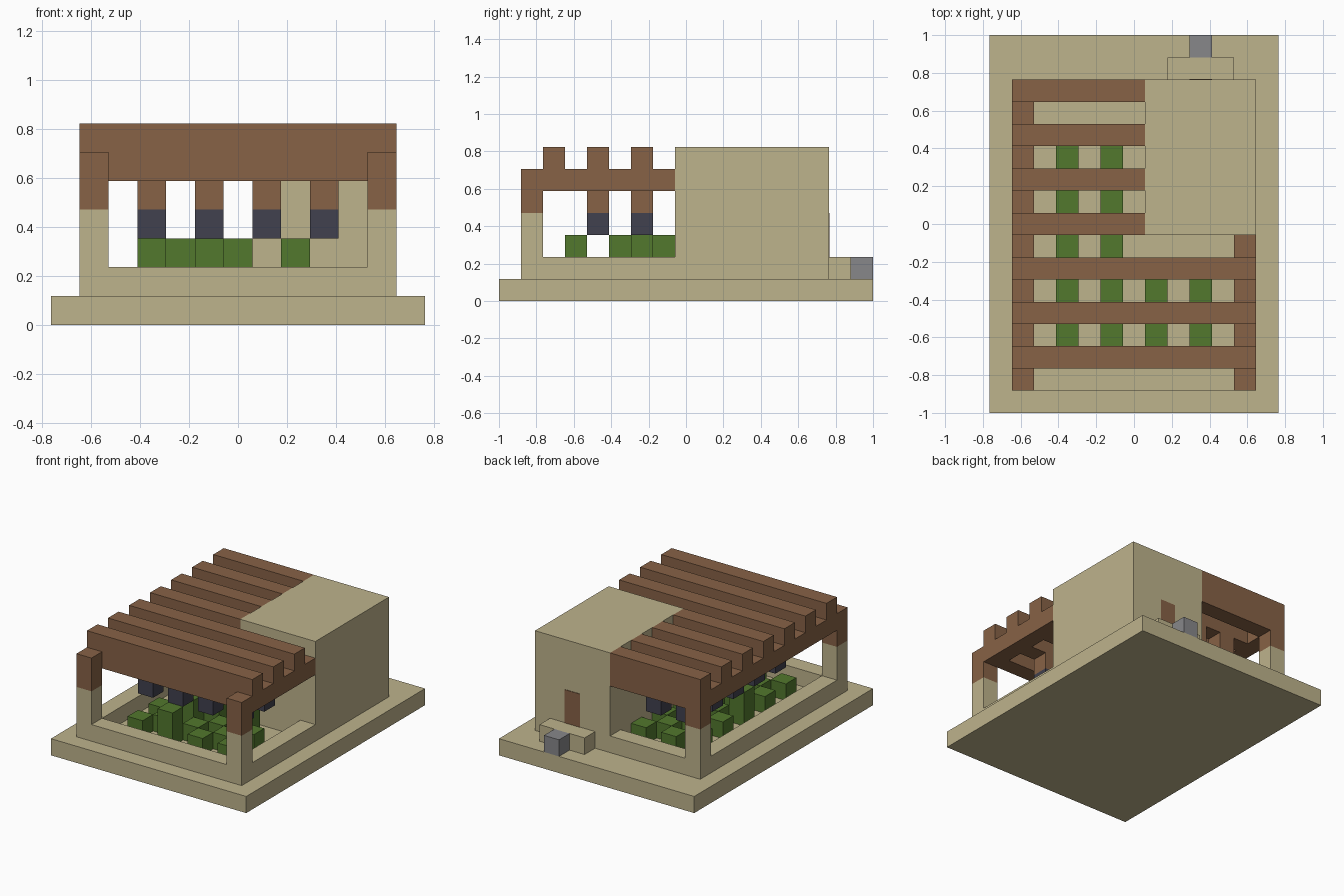
import bpy, bmesh
from mathutils import Vector

old = bpy.data.objects.get("Cube")
if old:
    bpy.data.objects.remove(old, do_unlink=True)

U = 2 / 17                      # one block
NX, NY = 13, 17                 # plot size in blocks


def material(name, rgb):
    lin = [((c / 255 + 0.055) / 1.055) ** 2.4 for c in rgb] + [1]
    m = bpy.data.materials.new(name)
    m.use_nodes = True
    m.diffuse_color = lin
    m.node_tree.nodes["Principled BSDF"].inputs["Base Color"].default_value = lin
    return m


sand = material("sandstone", (190, 179, 140))
wood = material("brown wood", (135, 98, 70))
leaf = material("leaf green", (82, 120, 45))
dark = material("dark lantern", (65, 65, 78))
grey = material("grey stone", (135, 135, 138))


def blocks(name, mat, boxes):
    """One object from boxes given as (corner, size) in block units."""
    bm = bmesh.new()
    for corner, size in boxes:
        c, s = Vector(corner), Vector(size)
        cube = bmesh.ops.create_cube(bm, size=1)
        for v in cube["verts"]:
            p = c + Vector([(v.co[a] + 0.5) * s[a] for a in range(3)])
            v.co = (p - Vector((NX / 2, NY / 2, 0))) * U
    mesh = bpy.data.meshes.new(name)
    bm.to_mesh(mesh)
    bm.free()
    mesh.materials.append(mat)
    ob = bpy.data.objects.new(name, mesh)
    bpy.context.collection.objects.link(ob)
    return ob


# Ground slab and house
blocks("base_slab", sand, [((0, 0, 0), (NX, NY, 1))])
blocks("house", sand, [((7, 8, 1), (5, 7, 6))])

# Low garden wall around the L-shaped court
blocks("garden_wall", sand, [
    ((1, 1, 1), (11, 1, 1)),
    ((1, 2, 1), (1, 12, 1)),
    ((11, 2, 1), (1, 6, 1)),
    ((1, 14, 1), (6, 1, 1)),
])

# Corner posts: stone below, wood above
corners = [(1, 1), (11, 1), (1, 14)]
blocks("post_bases", sand, [((x, y, 2), (1, 1, 2)) for x, y in corners])
blocks("post_tops", wood, [((x, y, 4), (1, 1, 1)) for x, y in corners])

# Pergola: side beams, then slats resting across them
blocks("side_beams", wood, [((1, 1, 5), (1, 14, 1)), ((11, 1, 5), (1, 7, 1))])
slats = []
for y in range(2, 15, 2):
    in_front = y < 8
    slats.append(((1, y, 6), (11 if in_front else 6, 1, 1)))
    slats.append(((2, y, 5), (9 if in_front else 5, 1, 1)))
blocks("roof_slats", wood, slats)

# Lanterns hanging below the slats
spots = [(x, y) for y in range(4, 13, 2)
         for x in ((3, 5, 7, 9) if y < 8 else (3, 5))]
blocks("lantern_hangers", wood, [((x, y, 4), (1, 1, 1)) for x, y in spots])
blocks("lanterns", dark, [((x, y, 3), (1, 1, 1)) for x, y in spots])

# Staggered planting, some bushes two blocks tall
tall = {(5, 3), (5, 5), (3, 7), (6, 6), (8, 6), (4, 10)}
plants = []
for y in range(3, 13):
    start = 3 if y % 2 else 4
    for x in range(start, 10 if y < 7 else 7, 2):
        plants.append(((x, y, 1), (1, 1, 2 if (x, y) in tall else 1)))
blocks("bushes", leaf, plants)

# Back entrance
blocks("back_step", sand, [((8, 15, 1), (3, 1, 1))])
blocks("stone_block", grey, [((9, 16, 1), (1, 1, 1))])
blocks("back_door", wood, [((9, 15, 2), (1, 0.03, 2))])
